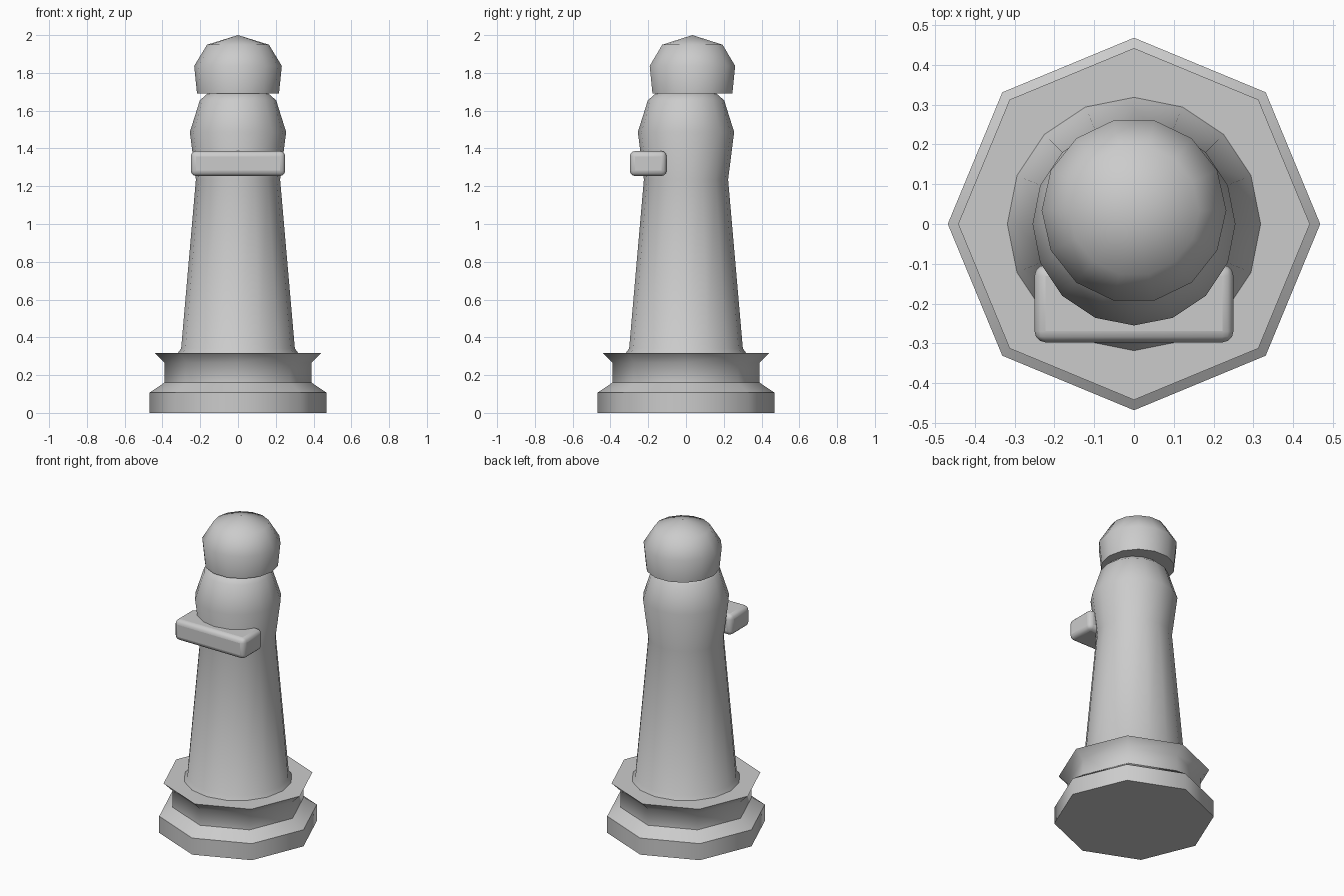
import bpy
import bmesh
import math

if "Cube" in bpy.data.objects:
    bpy.data.objects.remove(bpy.data.objects["Cube"])

grey = bpy.data.materials.new("light_grey")
grey.diffuse_color = (0.6, 0.6, 0.6, 1.0)
grey.use_nodes = True
grey.node_tree.nodes["Principled BSDF"].inputs["Base Color"].default_value = grey.diffuse_color


def finish(obj, angle):
    """Give the object its colour and smooth all but the sharp edges."""
    obj.data.materials.append(grey)
    bpy.ops.object.select_all(action='DESELECT')
    obj.select_set(True)
    bpy.context.view_layer.objects.active = obj
    bpy.ops.object.shade_smooth_by_angle(angle=math.radians(angle))


def lathe(name, profile, sides, y=0.0, angle=50):
    """Closed solid turned from (radius, height) points; radius 0 is a tip."""
    bm = bmesh.new()
    rings = []
    for r, z in profile:
        n = sides if r > 0 else 1
        rings.append([bm.verts.new((r * math.cos(math.tau * i / sides),
                                    r * math.sin(math.tau * i / sides) + y, z))
                      for i in range(n)])
    for low, high in zip(rings, rings[1:]):
        for i in range(sides):
            j = (i + 1) % sides
            if len(high) == 1:
                bm.faces.new((low[i], low[j], high[0]))
            else:
                bm.faces.new((low[i], low[j], high[j], high[i]))
    bm.faces.new(rings[0][::-1])
    if len(rings[-1]) > 1:
        bm.faces.new(rings[-1])
    mesh = bpy.data.meshes.new(name)
    bm.to_mesh(mesh)
    bm.free()
    obj = bpy.data.objects.new(name, mesh)
    bpy.context.collection.objects.link(obj)
    finish(obj, angle)
    return obj


# Octagonal stepped base with flared rim
lathe("base", [(0.468, 0), (0.468, 0.107), (0.39, 0.16),
               (0.39, 0.266), (0.442, 0.317)], 8)

# Tapered body with rounded shoulders
lathe("body", [(0.32, 0.31), (0.318, 0.318), (0.301, 0.342), (0.223, 1.235),
               (0.255, 1.487), (0.202, 1.655), (0.15, 1.70)], 16)

# Head, set slightly back
lathe("head", [(0.217, 1.69), (0.232, 1.837), (0.164, 1.949), (0, 2.0)],
      14, y=0.034)

# Rounded bar across the chest
bpy.ops.mesh.primitive_cube_add(size=1, location=(0, -0.2, 1.32))
bar = bpy.context.object
bar.name = "chest_bar"
bar.scale = (0.5, 0.195, 0.132)
bpy.ops.object.transform_apply(location=False, rotation=False, scale=True)
bevel = bar.modifiers.new("rounding", 'BEVEL')
bevel.width = 0.028
bevel.segments = 3
finish(bar, 50)
